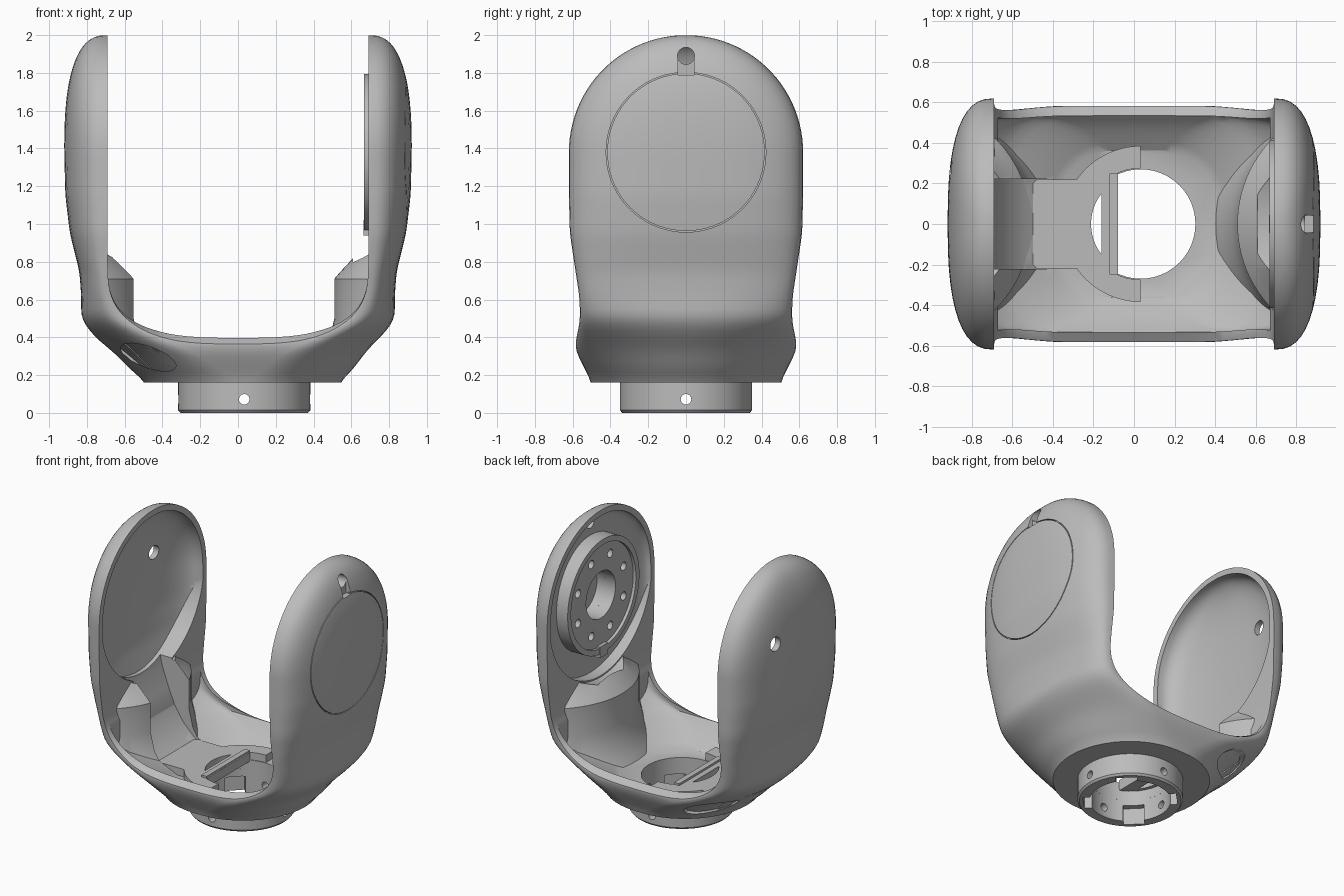
import bpy, bmesh
from math import pi, sin, cos, radians
from mathutils import Matrix, Vector

if "Cube" in bpy.data.objects:
    bpy.data.objects.remove(bpy.data.objects["Cube"])

grey = bpy.data.materials.new("matte grey")
grey.use_nodes = True
grey.diffuse_color = (0.5, 0.5, 0.5, 1)
grey.node_tree.nodes["Principled BSDF"].inputs["Base Color"].default_value = (0.5, 0.5, 0.5, 1)

PIVOT = 1.38          # height of the joint axis
BASE_X = 0.033        # centre of the mounting collar
ALONG_X = Matrix.Rotation(pi / 2, 4, 'Y')
ALONG_Y = Matrix.Rotation(pi / 2, 4, 'X')


def finish(name, bm):
    bmesh.ops.recalc_face_normals(bm, faces=bm.faces)
    mesh = bpy.data.meshes.new(name)
    bm.to_mesh(mesh)
    bm.free()
    obj = bpy.data.objects.new(name, mesh)
    mesh.materials.append(grey)
    bpy.context.collection.objects.link(obj)
    return obj


def skin(name, rings, closed=False):
    """Bridge equal rings; cap the ends unless the rings join up."""
    bm = bmesh.new()
    loops = [[bm.verts.new(p) for p in ring] for ring in rings]
    n = len(loops[0])
    pairs = list(zip(loops, loops[1:])) + ([(loops[-1], loops[0])] if closed else [])
    for a, b in pairs:
        for i in range(n):
            j = (i + 1) % n
            bm.faces.new((a[i], a[j], b[j], b[i]))
    if not closed:
        bm.faces.new(loops[0])
        bm.faces.new(loops[-1])
    return finish(name, bm)


def lathe(name, profile, loc, turn=Matrix(), seg=72):
    """Revolve a closed (radius, height) profile."""
    m = Matrix.Translation(loc) @ turn
    rings = [[m @ Vector((r * cos(k * 2 * pi / seg), r * sin(k * 2 * pi / seg), h))
              for r, h in profile] for k in range(seg)]
    return skin(name, rings, closed=True)


def cylinder(name, r, h, loc, turn=Matrix(), seg=32):
    bm = bmesh.new()
    bmesh.ops.create_cone(bm, cap_ends=True, segments=seg, radius1=r, radius2=r, depth=h,
                          matrix=Matrix.Translation(loc) @ turn)
    return finish(name, bm)


def box(name, size, loc, turn=Matrix()):
    bm = bmesh.new()
    bmesh.ops.create_cube(bm, size=1, matrix=Matrix.Translation(loc) @ turn @ Matrix.Diagonal((*size, 1)))
    return finish(name, bm)


def arc(r, start, end, steps=12):
    angles = [radians(start + (end - start) * k / steps) for k in range(steps + 1)]
    return [(BASE_X + r * cos(w), r * sin(w)) for w in angles]


def boolean(obj, tool, mode='DIFFERENCE'):
    mod = obj.modifiers.new("cut", 'BOOLEAN')
    mod.operation, mod.solver, mod.object = mode, 'EXACT', tool
    bpy.context.view_layer.objects.active = obj
    bpy.ops.object.modifier_apply(modifier=mod.name)
    bpy.data.objects.remove(tool)


# Body stations: height, half length, half depth, start of end rounding, x shift
STATIONS = [(.16, .51, .5, .02, .025), (.22, .58, .53, .1, .02), (.32, .665, .58, .24, .01),
            (.36, .71, .588, .33, 0), (.42, .775, .575, .48, 0), (.5, .83, .56, .63, 0),
            (.62, .83, .565, .68, 0), (.75, .84, .585, .69, 0), (.95, .89, .615, .69, 0),
            (1.15, .914, .62, .69, 0), (PIVOT, .92, .62, .69, 0)]


def straight_station(z):
    z = min(max(z, STATIONS[0][0]), PIVOT)
    for p, q in zip(STATIONS, STATIONS[1:]):
        if z <= q[0]:
            f = (z - p[0]) / (q[0] - p[0])
            return [u + (v - u) * f for u, v in zip(p, q)]


def station(z):
    """Average of neighbours, which rounds the corners between stations."""
    near = [straight_station(z + d) for d in (-.03, 0, .03)]
    return [z] + [sum(v) / 3 for v in list(zip(*near))[1:]]


def body_loft(name, inset, z0, hollow=False):
    """Stacked sections: a bowl below, domed arm shells above."""
    sections = [station(z0 + (PIVOT - z0) * i / 44) for i in range(45)]
    for i in range(1, 25):
        t = sin(i / 24 * pi / 2 * 0.96)
        depth = (.23 - inset) * (1 - t ** 2.6) ** (1 / 2.6)
        half = (.62 - inset) * (1 - t * t) ** .5
        sections.append((PIVOT + (.62 - inset) * t, .69 + depth + inset, half + inset, .69, 0))
    rings = []
    for z, a, b, s, cx in sections:
        power = 2 / (2 + .6 * min(max((z - .4) / .4, 0), 1))
        wall = inset + (max(.4 - z, 0) * .85 if hollow else 0)   # thicker towards the floor
        ring = []
        for side in (1, -1):
            reach = a - wall
            if hollow and side > 0:
                reach = min(reach, .775)          # disc arm is almost filled
            start = min(s, reach - .004)
            for k in range(25):
                w = side * (-pi / 2 + pi * k / 24) if side > 0 else pi / 2 + pi * k / 24
                c, sn = abs(cos(w)), sin(w)
                y = (b - wall) * abs(sn) ** power * (1 if sn > 0 else -1)
                ring.append((cx + side * (start + (reach - start) * c ** power), y, z))
        rings.append(ring)
    return skin(name, rings)


# Fork body: outer skin, hollow inside with round dishes in the arms, open between them
body = body_loft("fork_body", 0, .16)
cavity = body_loft("cavity", .042, .24, hollow=True)
for side in (-1, 1):
    web = box("web", (.28, 1.4, PIVOT - .2), (side * .81, 0, (PIVOT + .2) / 2))
    boolean(web, cylinder("dish_outline", .59, .6, (side * .81, 0, PIVOT), ALONG_X, 96))
    boolean(cavity, web)
boolean(body, cavity)


def gap_ring(floor, power, y):
    """U-shaped opening with its lowest point at the given floor height."""
    ring = [(.69, y, 2.3)]
    for k in range(41):
        w = pi * k / 40
        x = .69 * abs(cos(w)) ** (2 / power) * (1 if cos(w) > 0 else -1)
        ring.append((x, y, .8 - (.8 - floor) * sin(w) ** (2 / power)))
    return ring + [(-.69, y, 2.3)]


rim, edge = (.4, 3), (.36, 2.9)
boolean(body, skin("gap", [gap_ring(*edge, -.8), gap_ring(*edge, -.59), gap_ring(*rim, -.53),
                           gap_ring(*rim, .53), gap_ring(*edge, .59), gap_ring(*edge, .8)]))

# Openings in the body
boolean(body, cylinder("collar_bore", .27, .4, (BASE_X, 0, .2), seg=48))
boolean(body, cylinder("dish_hole", .05, .3, (-.9, .26, 1.545), ALONG_X))
boolean(body, cylinder("hub_bore", .17, .14, (.77, 0, PIVOT), ALONG_X, 48))
boolean(body, cylinder("peg_hole", .045, .6, (.8, 0, 1.89), ALONG_X))
boolean(body, box("peg_groove", (.2, .085, .1), (.945, 0, 1.84)))
boolean(body, lathe("cap_seam", [(.417, .86), (.423, .86), (.423, 1), (.417, 1)], (0, 0, PIVOT), ALONG_X))

# Shallow oval pockets that follow the skin
for side in (-1, 1):
    tilt = Matrix.Rotation(radians(20), 4, 'Y') @ Matrix.Diagonal((.155, .25, .055, 1)) @ ALONG_Y
    oval = cylinder("side_oval", 1, 2, (-.475, side * .5, .295), tilt, 40)
    boolean(oval, body_loft("pocket_floor", .035, .17))
    boolean(body, oval)

# Mounting collar with radial screw holes and inner slots
collar = lathe("mounting_collar", [(.27, 0), (.338, 0), (.35, .014), (.35, .175), (.27, .175)], (BASE_X, 0, 0))
for turn in (ALONG_X, ALONG_Y):
    boolean(collar, cylinder("screw_hole", .028, 1, (BASE_X, 0, .072), turn, 16))
for k in range(4):
    turn = Matrix.Rotation(pi / 4 + k * pi / 2, 4, 'Z')
    spot = Vector((BASE_X, 0, .05)) + turn @ Vector((.27, 0, 0))
    boolean(collar, box("slot", (.08, .14, .14), spot, turn))

# Bearing hub on the inside of the disc arm
hub = lathe("bearing_hub", [(.17, .82), (.17, .69), (.375, .69), (.375, .668), (.415, .668), (.415, .82)],
            (0, 0, PIVOT), ALONG_X)
for k in range(8):
    w = (k + .5) * pi / 4
    boolean(hub, cylinder("bolt_hole", .03, .1, (.69, .285 * sin(w), PIVOT + .285 * cos(w)), ALONG_X, 16))
box("hub_tab", (.1, .09, .08), (.715, 0, .98))

# Curved shelf at the foot of each arm, scooped by the round dish
shelf_profile = [(.02, .22), (.72, .22), (.68, .28), (.63, .37), (.6, .5), (.6, .71), (.57, .745),
                 (.5, .82), (.465, .9), (.445, 1.0), (.02, 1.0)]
for name, x in (("left_arm_shelf", 1.11), ("right_arm_shelf", -1.11)):
    shelf = lathe(name, shelf_profile, (x, 0, 0), seg=96)
    boolean(shelf, body_loft("trim", .02, .18), 'INTERSECT')
    boolean(shelf, cylinder("scoop", .6, 1, (x, 0, PIVOT), ALONG_X, 96))

# Cable channel through the dished arm's shelf
bed = [(-.3, .26), (-.48, .28), (-.53, .32), (-.6, .39), (-.67, .5), (-.72, .62), (-.77, .76), (-.8, .9),
       (-.8, 1.3), (-.3, 1.3)]
for part in (shelf, body):
    boolean(part, skin("channel", [[(x, y, z) for x, z in bed] for y in (-.222, .222)]))

# Floor plate: tongue into the channel, round shoulders, D-shaped slot and raised lip
half = [(-.51, .19), (-.48, .22), (-.31, .22)] + arc(.385, 145, 90) + arc(.275, 90, 114, 5)
outline = half + [(x, -y) for x, y in half[::-1]]
plate = skin("floor_plate", [[(x, y, z) for x, y in outline] for z in (.23, .295)])
slot = [(min(x, -.125), y) for x, y in arc(.245, 142, 218)]
boolean(plate, skin("d_slot", [[(x, y, z) for x, y in slot] for z in (.1, .5)]))
box("plate_lip", (.04, .5, .06), (-.1, 0, .28))

# Smooth shading with crisp edges
for obj in bpy.context.scene.objects:
    if obj.type == 'MESH':
        obj.select_set(True)
        bpy.context.view_layer.objects.active = obj
bpy.ops.object.shade_smooth_by_angle(angle=radians(32))
